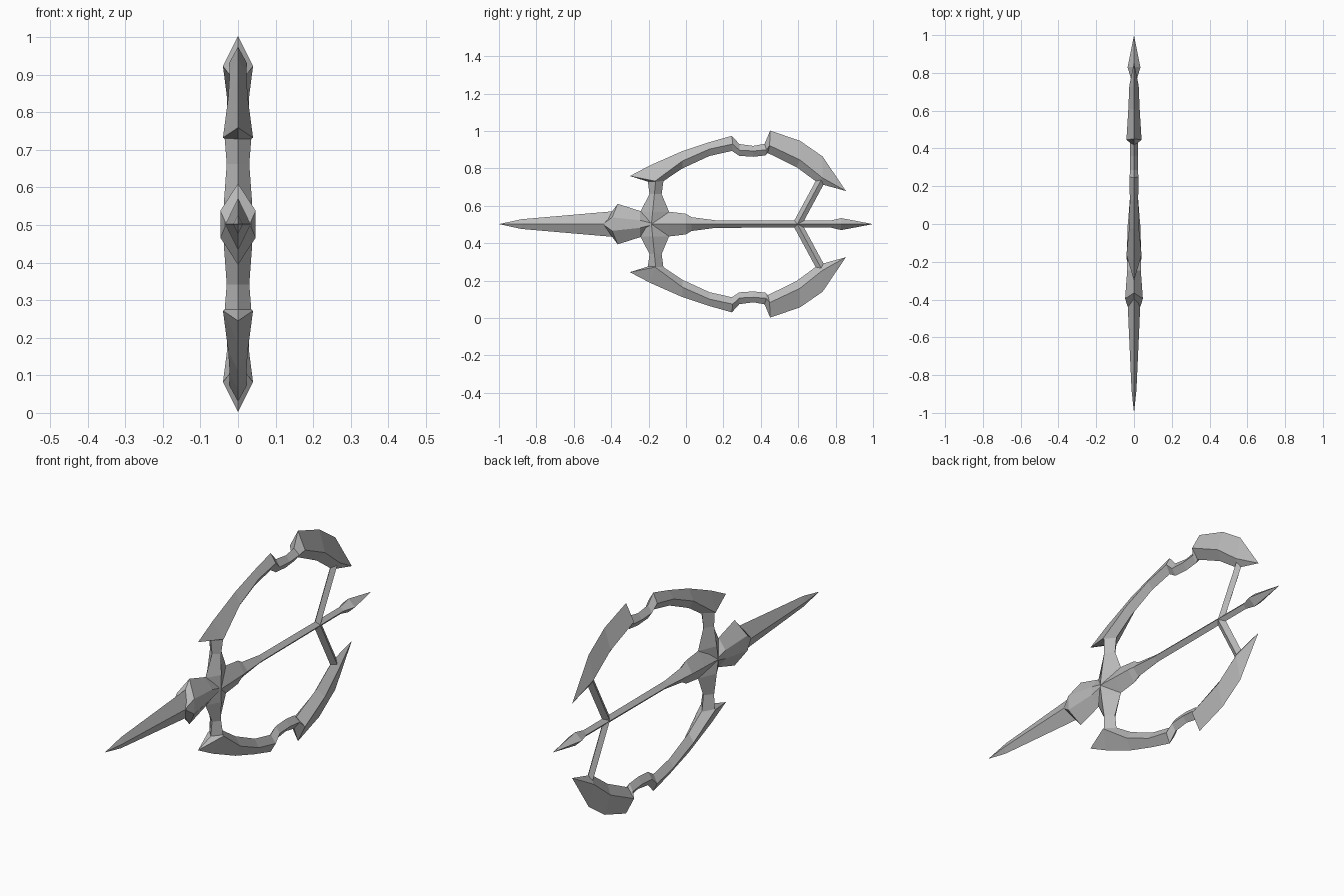
import bpy, bmesh
from mathutils import Vector

if "Cube" in bpy.data.objects:
    bpy.data.objects.remove(bpy.data.objects["Cube"])

ZC = 0.502  # height of the long axis

steel = bpy.data.materials.new("grey steel")
steel.diffuse_color = (0.5, 0.5, 0.5, 1)
steel.use_nodes = True
steel.node_tree.nodes["Principled BSDF"].inputs["Base Color"].default_value = steel.diffuse_color


def loft(name, rings):
    """Skin a list of equal-sized rings, cap both ends, merge collapsed points."""
    bm = bmesh.new()
    vs = [[bm.verts.new(p) for p in r] for r in rings]
    n = len(rings[0])
    for a, b in zip(vs, vs[1:]):
        for i in range(n):
            j = (i + 1) % n
            bm.faces.new((a[i], a[j], b[j], b[i]))
    bm.faces.new(vs[0])
    bm.faces.new(vs[-1])
    bmesh.ops.remove_doubles(bm, verts=bm.verts, dist=1e-5)
    bmesh.ops.dissolve_degenerate(bm, edges=bm.edges, dist=1e-5)
    bmesh.ops.recalc_face_normals(bm, faces=bm.faces)
    me = bpy.data.meshes.new(name)
    bm.to_mesh(me)
    bm.free()
    me.materials.append(steel)
    ob = bpy.data.objects.new(name, me)
    bpy.context.collection.objects.link(ob)
    return ob


def along_y(name, stations):
    """Diamond sections along y: (y, half height, half width)."""
    return loft(name, [[(0, y, ZC + h), (w, y, ZC), (0, y, ZC - h), (-w, y, ZC)]
                       for y, h, w in stations])


# Spike blade
along_y("spike_blade", [(-1, 0, 0), (-0.88, 0.026, 0.013), (-0.37, 0.07, 0.036),
                        (-0.185, 0.03, 0.036)])

# Tapered neck, shaft and arrow tip
along_y("shaft", [(-0.185, 0.07, 0.04), (-0.09, 0.066, 0.036), (0.0, 0.055, 0.033),
                  (0.03, 0.037, 0.03), (0.16, 0.02, 0.02), (0.77, 0.018, 0.016),
                  (0.83, 0.032, 0.034), (1, 0, 0)])

# Faceted collar behind the blade
def collar_ring(y, top, side, w, back=0.0):
    return [(0, y + back, ZC + top), (w, y, ZC + side), (w, y, ZC - side),
            (0, y + back, ZC - top), (-w, y, ZC - side), (-w, y, ZC + side)]

loft("collar", [collar_ring(-0.437, 0.012, 0.006, 0.034),
                collar_ring(-0.395, 0.108, 0.036, 0.047, 0.03),
                collar_ring(-0.245, 0.07, 0.02, 0.036),
                collar_ring(-0.185, 0.02, 0.005, 0.036)])

# Arch sections: outer edge, side ridge, inner edge as (y, height), then half width
ARCH = [
    ((-0.30, 0.257), (-0.30, 0.257), (-0.30, 0.257), 0),
    ((-0.19, 0.315), (-0.165, 0.23), (-0.15, 0.21), 0.04),
    ((-0.02, 0.39), (-0.02, 0.337), (-0.02, 0.297), 0.026),
    ((0.125, 0.438), (0.125, 0.401), (0.125, 0.364), 0.022),
    ((0.245, 0.472), (0.25, 0.428), (0.245, 0.391), 0.024),
    ((0.285, 0.428), (0.285, 0.395), (0.285, 0.365), 0.02),
    ((0.36, 0.418), (0.36, 0.391), (0.36, 0.36), 0.02),
    ((0.42, 0.429), (0.43, 0.397), (0.425, 0.367), 0.022),
    ((0.45, 0.50), (0.447, 0.42), (0.437, 0.38), 0.04),
    ((0.61, 0.445), (0.61, 0.343), (0.59, 0.305), 0.03),
    ((0.73, 0.362), (0.73, 0.247), (0.71, 0.217), 0.025),
    ((0.855, 0.177), (0.855, 0.177), (0.855, 0.177), 0),
]
# Hub arm sections: height, front y, back y, half width
ARM = [(0, -0.25, -0.11, 0.04), (0.065, -0.245, -0.09, 0.037),
       (0.16, -0.195, -0.13, 0.03), (0.235, -0.205, -0.12, 0.036)]

for side, s in (("upper", 1), ("lower", -1)):
    # Curved arch blade
    loft(side + "_arch", [[(0, o[0], ZC + s * o[1]), (w, r[0], ZC + s * r[1]),
                           (0, i[0], ZC + s * i[1]), (-w, r[0], ZC + s * r[1])]
                          for o, r, i, w in ARCH])
    # Star-shaped hub arm that carries the arch
    loft(side + "_hub_arm", [[(0, a, ZC + s * h), (w, -0.185 + 0.1 * h, ZC + s * h),
                              (0, b, ZC + s * h), (-w, -0.185 + 0.1 * h, ZC + s * h)]
                             for h, a, b, w in ARM])
    # Slanted strut between shaft and arch end
    p, q = Vector((0, 0.595, ZC)), Vector((0, 0.722, ZC + s * 0.235))
    across = (q - p).cross(Vector((1, 0, 0))).normalized() * 0.023
    out = Vector((0.016, 0, 0))
    loft(side + "_strut", [[c + across, c + out, c - across, c - out] for c in (p, q)])
